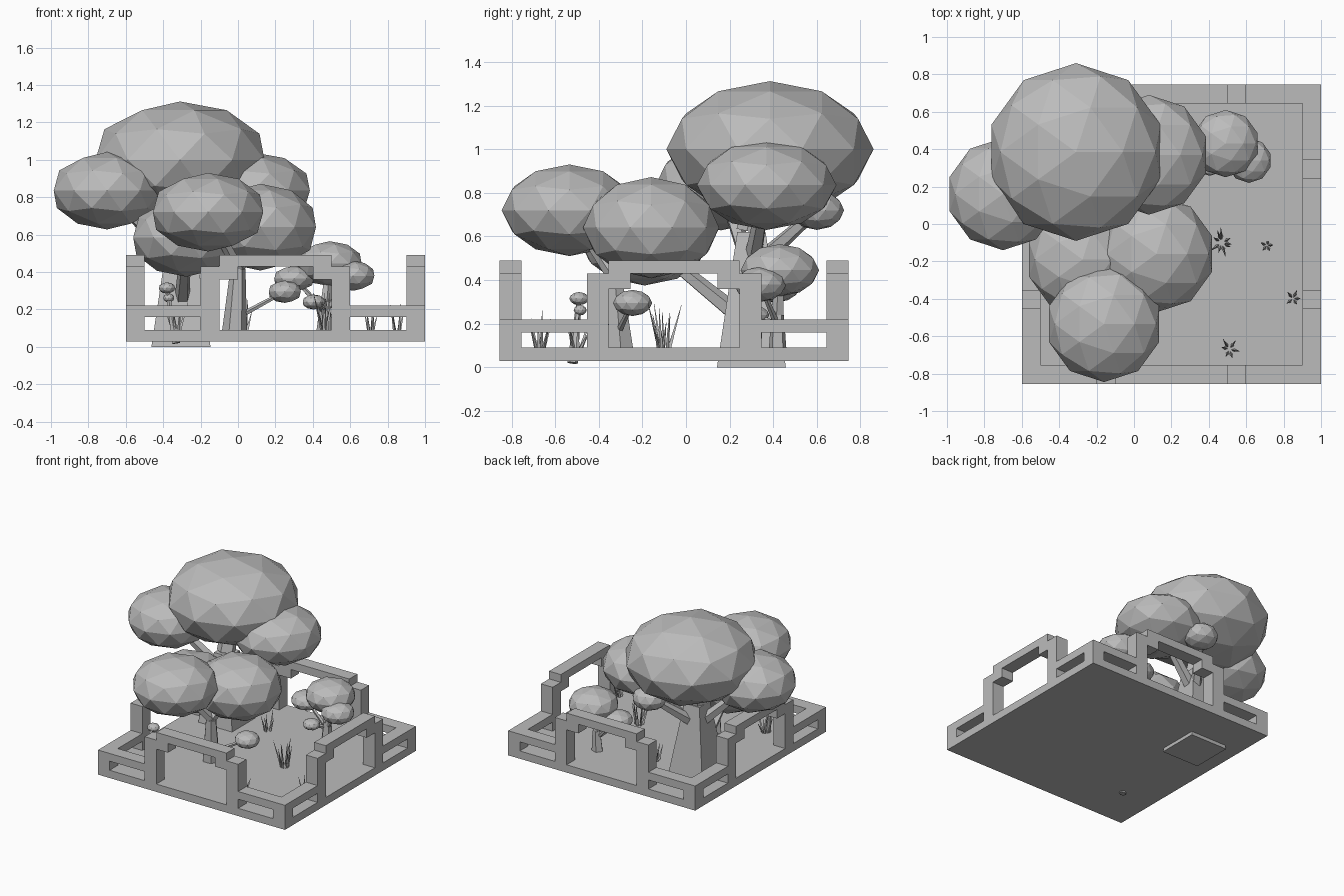
import bpy, bmesh, math, random
from mathutils import Vector, Matrix

cube = bpy.data.objects.get("Cube")
if cube:
    bpy.data.objects.remove(cube, do_unlink=True)

random.seed(4)

grey = bpy.data.materials.new("plain_grey")
grey.use_nodes = True
GREY = (0.5, 0.5, 0.5, 1)
grey.diffuse_color = GREY
grey.node_tree.nodes["Principled BSDF"].inputs["Base Color"].default_value = GREY


def finish(bm, name):
    """Turn a bmesh into a flat shaded object."""
    mesh = bpy.data.meshes.new(name)
    bm.to_mesh(mesh)
    bm.free()
    mesh.materials.append(grey)
    obj = bpy.data.objects.new(name, mesh)
    bpy.context.collection.objects.link(obj)
    return obj


def add_box(bm, lo, hi):
    lo, hi = Vector(lo), Vector(hi)
    size = Matrix.Diagonal((*(hi - lo), 1))
    bmesh.ops.create_cube(bm, size=1, matrix=Matrix.Translation((lo + hi) / 2) @ size)


def add_limb(bm, start, end, r1, r2, sides=5):
    """Tapered limb between two points."""
    start, end = Vector(start), Vector(end)
    axis = end - start
    turn = axis.to_track_quat("Z", "Y").to_matrix().to_4x4()
    bmesh.ops.create_cone(bm, cap_ends=True, segments=sides, radius1=r1, radius2=r2,
                          depth=axis.length,
                          matrix=Matrix.Translation((start + end) / 2) @ turn)


def leaf_ball(name, centre, radius, half_height):
    bm = bmesh.new()
    squash = Matrix.Diagonal((radius, radius, half_height, 1))
    bmesh.ops.create_icosphere(bm, subdivisions=2, radius=1,
                               matrix=Matrix.Translation(centre) @ squash)
    return finish(bm, name)


# Ground slab
MID = Vector((0.2, -0.055, 0))
HALF, INNER = 0.8, 0.7
FLOOR, RAIL, BEAM = 0.09, 0.22, 0.43
bm = bmesh.new()
add_box(bm, (-HALF, -HALF, 0.03), (HALF, HALF, FLOOR))
finish(bm, "ground_slab").location = MID

# Four matching walls: corner post, open rails and a stepped arch
for i, side in enumerate(("front", "right_hand", "back", "left_hand")):
    bm = bmesh.new()
    add_box(bm, (INNER, -HALF, FLOOR), (HALF, -INNER, RAIL))
    for s in (-1, 1):
        for near, far, low, high in ((0.4, INNER, 0.16, RAIL),
                                     (0.3, 0.4, FLOOR, BEAM),
                                     (0.2, 0.3, 0.36, BEAM)):
            a, b = sorted((s * near, s * far))
            add_box(bm, (a, -HALF, low), (b, -INNER, high))
    add_box(bm, (-0.3, -HALF, BEAM), (0.3, -INNER, 0.49))
    wall = finish(bm, side + "_wall")
    wall.location = MID
    wall.rotation_euler.z = i * math.pi / 2

# Foliage: centre, radius, half height
tall_leaves = [((-0.31, 0.385, 1.0), 0.475, 0.312),
               ((-0.7, 0.16, 0.835), 0.3, 0.207),
               ((0.08, 0.37, 0.835), 0.32, 0.205),
               ((-0.11, 0.6, 0.72), 0.125, 0.09)]
front_leaves = [((-0.16, -0.535, 0.72), 0.31, 0.21),
                ((0.12, -0.16, 0.64), 0.312, 0.232),
                ((-0.275, -0.19, 0.585), 0.3, 0.21),
                ((0.25, -0.245, 0.295), 0.09, 0.06)]
small_leaves = [((0.49, 0.43, 0.445), 0.18, 0.12),
                ((0.615, 0.34, 0.38), 0.12, 0.08),
                ((0.3, 0.41, 0.365), 0.112, 0.068),
                ((0.405, 0.32, 0.24), 0.062, 0.04)]
for tree, leaves in (("tall_tree", tall_leaves), ("front_tree", front_leaves),
                     ("small_tree", small_leaves)):
    for n, (centre, radius, half) in enumerate(leaves):
        leaf_ball(f"{tree}_leaves_{n + 1}", centre, radius, half)

# Tall tree: square flared trunk and branches
bm = bmesh.new()
base, fork = Vector((-0.305, 0.3, 0)), Vector((-0.31, 0.3, 0.62))
root2 = math.sqrt(2)
bmesh.ops.create_cone(bm, cap_ends=True, segments=4, radius1=0.158 * root2,
                      radius2=0.065 * root2, depth=0.62,
                      matrix=Matrix.Translation((-0.305, 0.3, 0.31))
                      @ Matrix.Rotation(math.pi / 4, 4, "Z"))
add_limb(bm, fork, tall_leaves[0][0], 0.07, 0.04)
for centre, _, _ in tall_leaves[1:]:
    add_limb(bm, (-0.31, 0.3, 0.45), centre, 0.045, 0.025)
add_limb(bm, (-0.3, 0.26, 0.22), front_leaves[2][0], 0.045, 0.025)
finish(bm, "tall_tree_trunk")

# Front tree: slim trunk leaning forward, with branches
bm = bmesh.new()
fork = (0.0, -0.33, 0.42)
add_limb(bm, (-0.02, -0.3, 0.05), fork, 0.07, 0.04, 6)
for centre, _, _ in front_leaves[:3]:
    add_limb(bm, fork, centre, 0.035, 0.02)
add_limb(bm, (0.0, -0.31, 0.16), front_leaves[3][0], 0.016, 0.01)
finish(bm, "front_tree_trunk")

# Small tree
bm = bmesh.new()
fork = (0.47, 0.42, 0.24)
add_limb(bm, (0.46, 0.42, 0.05), fork, 0.045, 0.03)
add_limb(bm, fork, small_leaves[0][0], 0.03, 0.02)
for centre, _, _ in small_leaves[1:]:
    add_limb(bm, (0.465, 0.42, 0.19), centre, 0.016, 0.01)
finish(bm, "small_tree_trunk")

# Sprout with two round heads
bm = bmesh.new()
add_limb(bm, (-0.33, -0.52, 0.02), (-0.38, -0.49, 0.31), 0.025, 0.01, 6)
finish(bm, "sprout_stem")
leaf_ball("sprout_head_top", (-0.38, -0.49, 0.315), 0.045, 0.03)
leaf_ball("sprout_head_low", (-0.37, -0.485, 0.262), 0.03, 0.024)

# Grass tufts: position, height, spread, blade count
tufts = [((0.47, -0.1), 0.22, 0.08, 9), ((0.71, -0.115), 0.12, 0.04, 5),
         ((0.85, -0.4), 0.19, 0.05, 5), ((0.51, -0.67), 0.19, 0.06, 6),
         ((-0.33, -0.5), 0.15, 0.06, 6), ((0.03, 0.32), 0.18, 0.06, 5)]
for n, ((x, y), height, spread, count) in enumerate(tufts):
    bm = bmesh.new()
    for k in range(count):
        angle = math.tau * k / count + random.uniform(-0.3, 0.3)
        way = Vector((math.cos(angle), math.sin(angle), 0)) * spread
        foot = Vector((x, y, 0.08)) + way * 0.3
        tip = foot + way * random.uniform(0.3, 0.8)
        tip.z = FLOOR + height * random.uniform(0.55, 1)
        add_limb(bm, foot, tip, 0.01, 0.001, 3)
    finish(bm, f"grass_tuft_{n + 1}")
